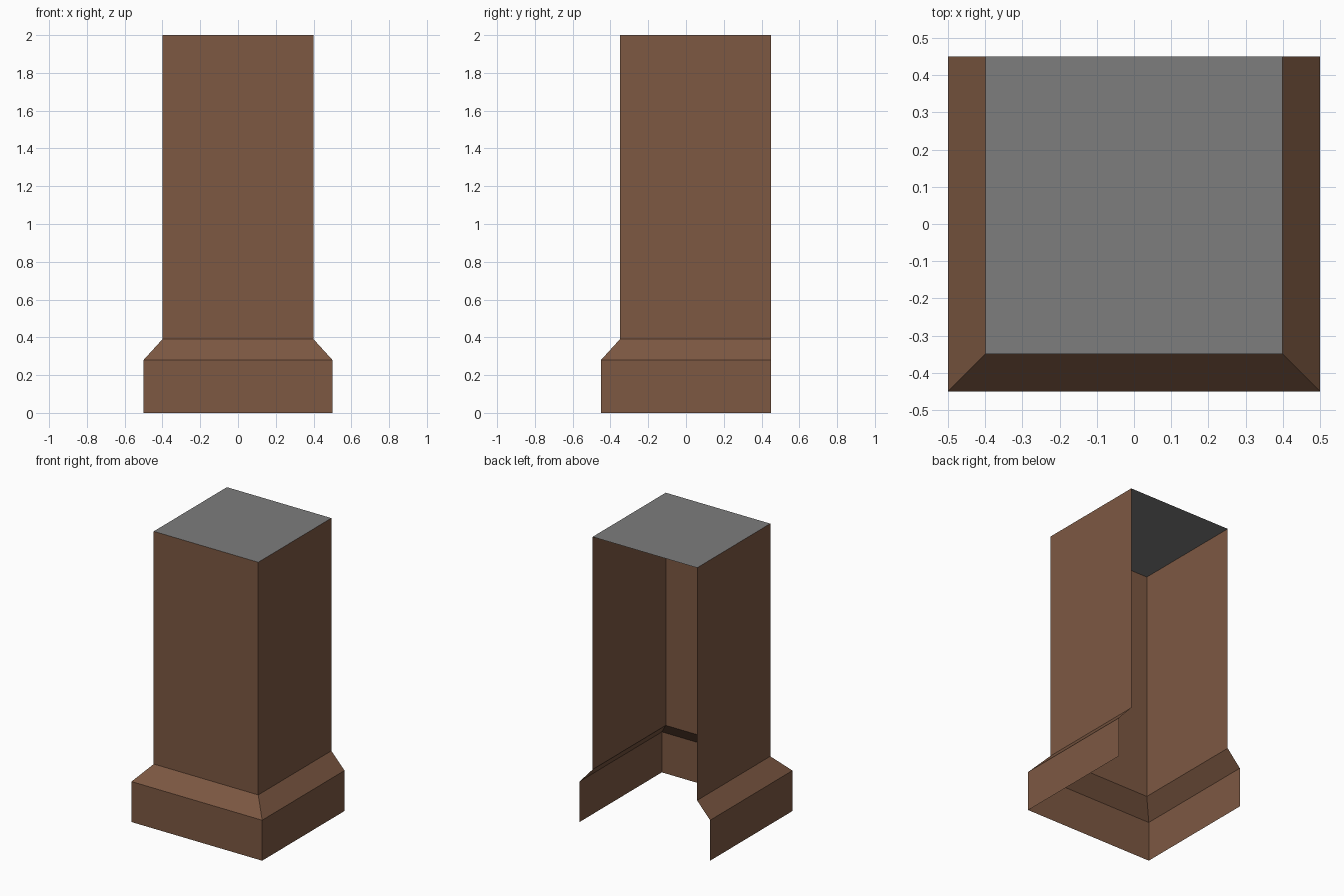
import bpy

if "Cube" in bpy.data.objects:
    bpy.data.objects.remove(bpy.data.objects["Cube"])


def material(name, color):
    m = bpy.data.materials.new(name)
    m.diffuse_color = (*color, 1)
    m.use_nodes = True
    m.node_tree.nodes["Principled BSDF"].inputs["Base Color"].default_value = m.diffuse_color
    return m


brown = material("brown", (0.205, 0.099, 0.055))
grey = material("grey", (0.205, 0.205, 0.205))
BACK = 0.45


def add_object(name, verts, faces, mat):
    me = bpy.data.meshes.new(name)
    me.from_pydata(verts, [], faces)
    me.materials.append(mat)
    ob = bpy.data.objects.new(name, me)
    bpy.context.collection.objects.link(ob)


def u_path(half, front, z):
    # U-shaped outline, open at the back
    return [(-half, BACK, z), (-half, front, z), (half, front, z), (half, BACK, z)]


def wall(name, low, high):
    # three thin walls between two outlines, facing outward
    faces = [(i, i + 1, i + 5, i + 4) for i in range(3)]
    add_object(name, u_path(*low) + u_path(*high), faces, brown)


# Outlines: half width, front y, height
ground = (0.5, -0.45, 0.0)
base_top = (0.5, -0.45, 0.28)
shaft_bottom = (0.4, -0.35, 0.39)
shaft_top = (0.4, -0.35, 2.0)

# Base, sloped ledge and shaft
wall("base", ground, base_top)
wall("sloped_ledge", base_top, shaft_bottom)
wall("shaft", shaft_bottom, shaft_top)

# Flat cap
add_object("top_cap", u_path(*shaft_top), [(0, 1, 2, 3)], grey)
